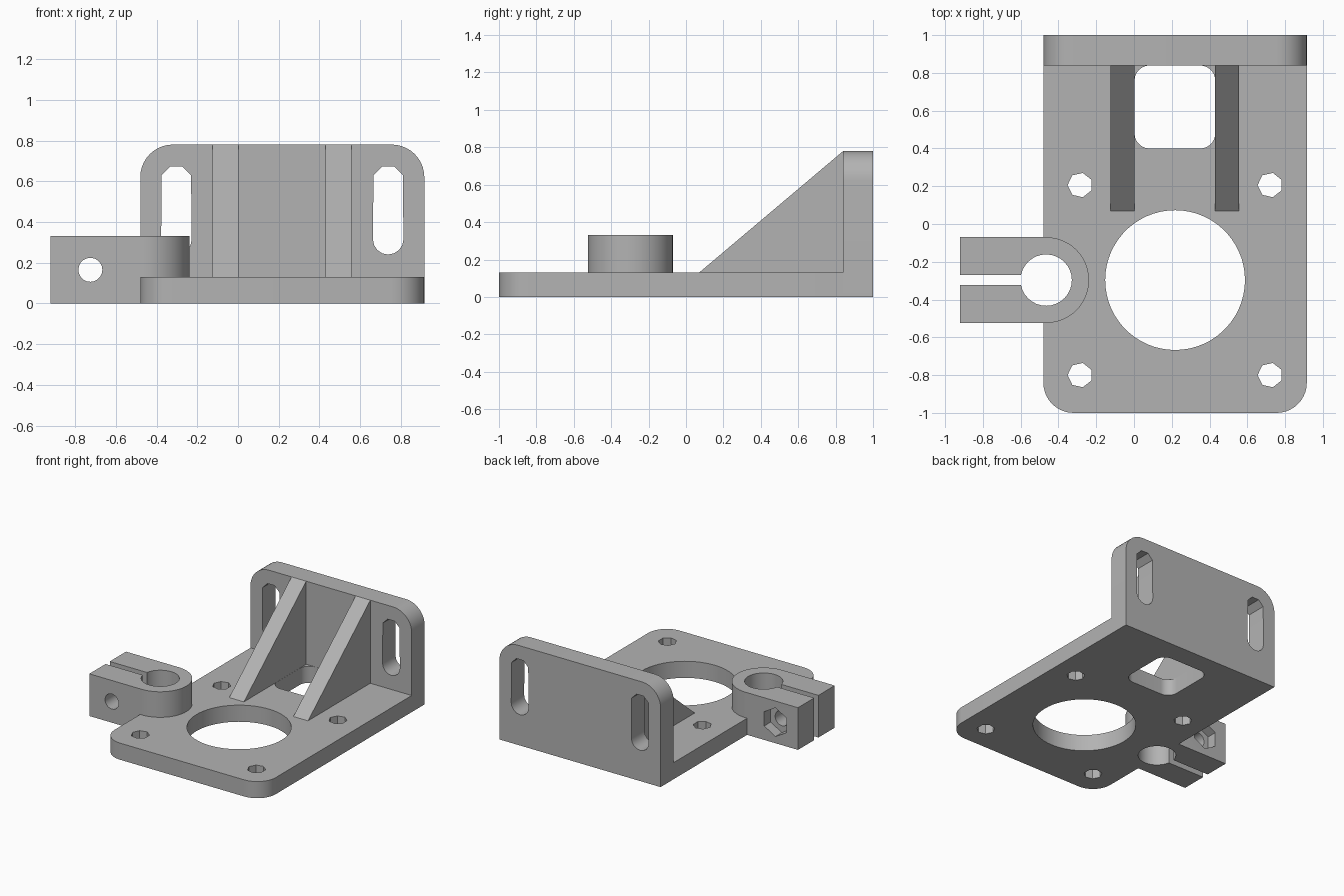
import bpy, bmesh, math
from mathutils import Matrix, Vector

cube = bpy.data.objects.get("Cube")
if cube:
    bpy.data.objects.remove(cube, do_unlink=True)

grey = bpy.data.materials.new("grey plastic")
grey.use_nodes = True
COLOUR = (0.45, 0.45, 0.45, 1)
grey.diffuse_color = COLOUR
grey.node_tree.nodes["Principled BSDF"].inputs["Base Color"].default_value = COLOUR

# Extrusion frames: local (u, v, depth) to world
UP = Matrix.Identity(3)
BACK = Matrix(((1, 0, 0), (0, 0, 1), (0, 1, 0)))   # u=x, v=z, depth=y
SIDE = Matrix(((0, 0, 1), (1, 0, 0), (0, 1, 0)))   # u=y, v=z, depth=x


def prism(name, points, start, end, frame=UP):
    """Extrude a flat outline between two depths."""
    bm = bmesh.new()
    face = bm.faces.new([bm.verts.new(frame @ Vector((u, v, start))) for u, v in points])
    out = bmesh.ops.extrude_face_region(bm, geom=[face])
    moved = [g for g in out["geom"] if isinstance(g, bmesh.types.BMVert)]
    bmesh.ops.translate(bm, verts=moved, vec=frame @ Vector((0, 0, end - start)))
    bmesh.ops.recalc_face_normals(bm, faces=bm.faces)
    mesh = bpy.data.meshes.new(name)
    bm.to_mesh(mesh)
    bm.free()
    mesh.materials.append(grey)
    ob = bpy.data.objects.new(name, mesh)
    bpy.context.collection.objects.link(ob)
    return ob


def arc(u, v, r, a0, a1, n):
    return [(u + r * math.cos(math.radians(a0 + (a1 - a0) * i / n)),
             v + r * math.sin(math.radians(a0 + (a1 - a0) * i / n))) for i in range(n + 1)]


def circle(u, v, r, n, turn=0):
    return arc(u, v, r, turn, turn + 360, n)[:-1]


def rounded(u0, u1, v0, v1, r_low, r_high, n=10):
    """Rectangle with separate radii for its low and high corners."""
    points = []
    for u, v, r, a in ((u0, v0, r_low, 180), (u1, v0, r_low, 270),
                       (u1, v1, r_high, 0), (u0, v1, r_high, 90)):
        cu, cv = u + (r if u == u0 else -r), v + (r if v == v0 else -r)
        points += arc(cu, cv, r, a, a + 90, n) if r else [(u, v)]
    return points


def cut(target, *cutters):
    """Subtract the cutters, then remove them."""
    for c in cutters:
        mod = target.modifiers.new("cut", 'BOOLEAN')
        mod.operation, mod.solver, mod.object = 'DIFFERENCE', 'EXACT', c
    bpy.context.view_layer.update()
    graph = bpy.context.evaluated_depsgraph_get()
    mesh = bpy.data.meshes.new_from_object(target.evaluated_get(graph))
    target.modifiers.clear()
    target.data = mesh
    for c in cutters:
        bpy.data.objects.remove(c, do_unlink=True)


LEFT, RIGHT, MID = -0.48, 0.915, 0.2175
THICK, HIGH, WALL = 0.13, 0.78, 0.84
CX, CY, CR = -0.465, -0.297, 0.227

# Base plate with motor opening, window and screw holes
base = prism("base_plate", rounded(LEFT, RIGHT, -1, WALL, 0.16, 0), 0, THICK)
holes = [prism("hole", circle(MID + sx * 0.503, -0.297 + sy * 0.503, 0.066, 7, 180), -1, 1)
         for sx in (-1, 1) for sy in (-1, 1)]
clamp_outline = [(-0.92, CY - CR)] + arc(CX, CY, CR, -90, 90, 24) + [(-0.92, CY + CR)]
cut(base, *holes,
    prism("motor_cutter", circle(MID, -0.297, 0.37, 60), -1, 1),
    prism("window_cutter", rounded(0.003, 0.43, 0.4, WALL - 0.001, 0.08, 0.08), -1, 1),
    prism("clamp_seat_cutter", clamp_outline, -1, 1))

# Back plate with two upright slots
back = prism("back_plate", rounded(LEFT, RIGHT, 0, HIGH, 0, 0.16), WALL, 1, BACK)
slots = []
for x in (MID - 0.52, MID + 0.52):
    outline = arc(x, 0.6, 0.078, 22.5, 157.5, 3) + arc(x, 0.315, 0.075, 180, 360, 8)
    slots.append(prism("slot", outline, 0, 2, BACK))
cut(back, *slots)

# Sloping ribs
for name, x in (("right_rib", -0.125), ("left_rib", 0.43)):
    prism(name, [(0.07, THICK), (WALL, THICK), (WALL, HIGH)], x, x + 0.127, SIDE)

# Split rod clamp with bolt hole and nut pocket
clamp = prism("rod_clamp", clamp_outline, 0, 0.33)
cut(clamp,
    prism("rod_cutter", circle(CX, CY, 0.136, 32), -1, 1),
    prism("slit_cutter", rounded(-1.1, CX, CY - 0.026, CY + 0.026, 0, 0), -1, 1),
    prism("bolt_cutter", circle(-0.725, 0.165, 0.059, 20), -1, 1, BACK),
    prism("nut_cutter", circle(-0.725, 0.165, 0.112, 6, 30), CY + CR - 0.08, 1, BACK))

# Smooth round walls, crisp edges
bpy.ops.object.select_all(action='DESELECT')
for ob in (base, back, clamp):
    ob.select_set(True)
bpy.context.view_layer.objects.active = base
bpy.ops.object.shade_smooth_by_angle(angle=math.radians(30))
